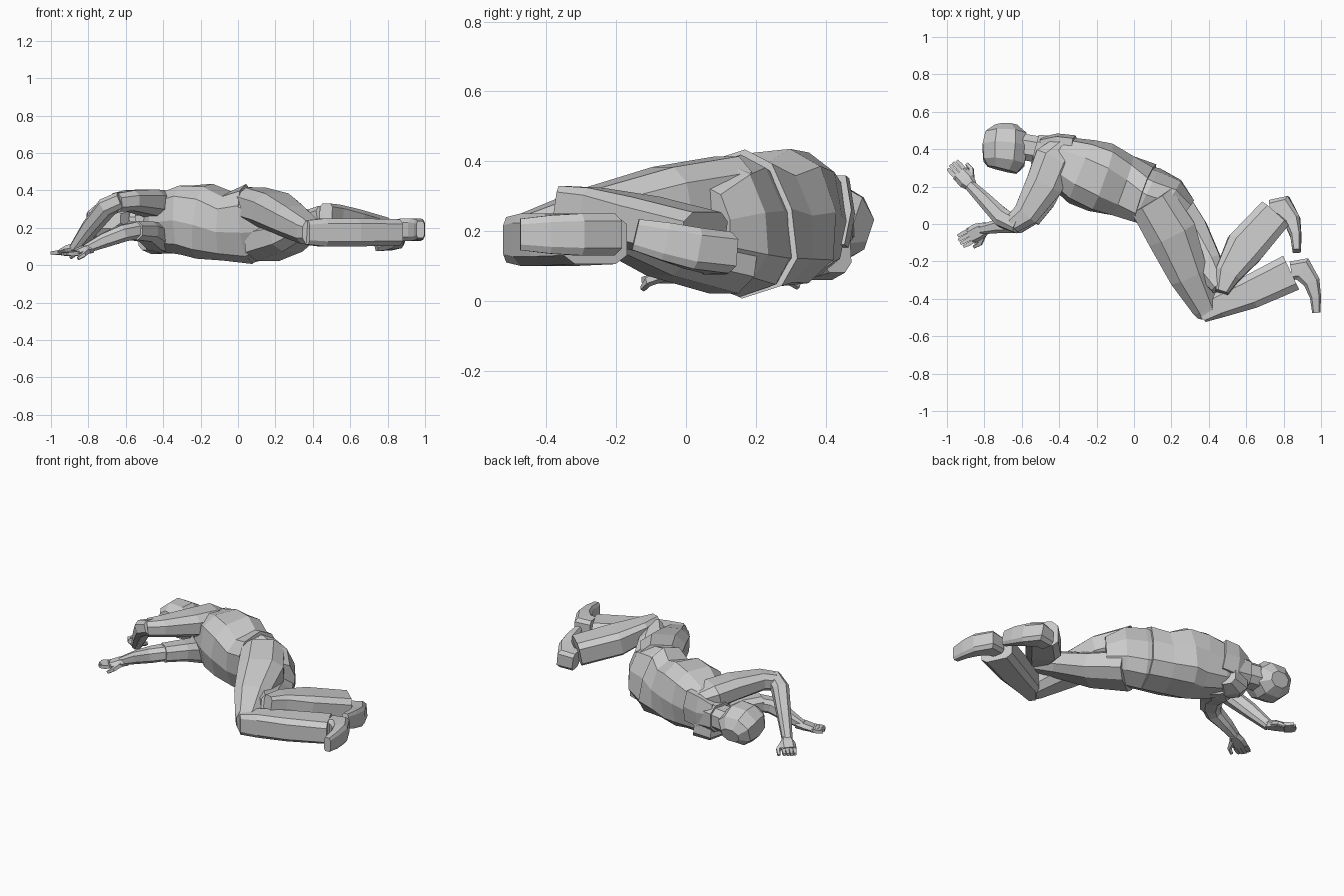
import bpy, bmesh, math
from mathutils import Vector


def loft(name, secs, n=8, p=0.75, up=(0, 0, 1)):
    """Faceted tube; each section is (x, y, z, half height, half width[, roll])."""
    bm = bmesh.new()
    c = [Vector(s[:3]) for s in secs]
    rings = []
    for i, s in enumerate(secs):
        t = (c[min(i + 1, len(c) - 1)] - c[max(i - 1, 0)]).normalized()
        u = Vector(up)
        u = (u - t * u.dot(t)).normalized()
        v = t.cross(u)
        r = s[5] if len(s) > 5 else 0
        u, v = u * math.cos(r) + v * math.sin(r), v * math.cos(r) - u * math.sin(r)
        ring = []
        k = math.cos(math.pi / n) ** p
        for j in range(n):
            a = 2 * math.pi * (j + 0.5) / n
            ca, sa = math.cos(a), math.sin(a)
            ca = math.copysign(abs(ca) ** p, ca) / k
            sa = math.copysign(abs(sa) ** p, sa) / k
            ring.append(bm.verts.new(c[i] + u * s[3] * ca + v * s[4] * sa))
        rings.append(ring)
    for a, b in zip(rings, rings[1:]):
        for j in range(n):
            bm.faces.new((a[j], a[(j + 1) % n], b[(j + 1) % n], b[j]))
    bm.faces.new(rings[0][::-1])
    bm.faces.new(rings[-1])
    bmesh.ops.recalc_face_normals(bm, faces=bm.faces)
    me = bpy.data.meshes.new(name)
    bm.to_mesh(me)
    bm.free()
    ob = bpy.data.objects.new(name, me)
    bpy.context.collection.objects.link(ob)
    return ob


# jacket body, lying on its side with the hips twisted forward
loft("jacket", [(0.06, 0.165, 0.22, 0.205, 0.145, -0.3),
                (-0.06, 0.205, 0.21, 0.175, 0.165, -0.2),
                (-0.18, 0.25, 0.235, 0.195, 0.185, -0.1),
                (-0.28, 0.28, 0.24, 0.185, 0.175),
                (-0.41, 0.345, 0.225, 0.15, 0.13),
                (-0.48, 0.39, 0.22, 0.08, 0.07)], n=10)

# neck, collar and head
loft("collar", [(-0.42, 0.37, 0.22, 0.10, 0.10), (-0.53, 0.40, 0.22, 0.085, 0.08)])
loft("neck", [(-0.46, 0.39, 0.22, 0.07, 0.07), (-0.64, 0.42, 0.22, 0.07, 0.07)])
loft("head", [(-0.705, 0.29, 0.25, 0.055, 0.08),
              (-0.695, 0.33, 0.245, 0.095, 0.11),
              (-0.69, 0.41, 0.225, 0.115, 0.12),
              (-0.685, 0.48, 0.205, 0.095, 0.11),
              (-0.685, 0.525, 0.19, 0.045, 0.06)], p=0.9)

# trousers
loft("pelvis", [(-0.01, 0.19, 0.21, 0.165, 0.13, 0.25), (0.07, 0.155, 0.215, 0.195, 0.14, 0.3),
                (0.17, 0.105, 0.215, 0.17, 0.145, 0.25), (0.25, 0.04, 0.21, 0.11, 0.11, 0.2)], n=10)
loft("upper_thigh", [(0.09, 0.13, 0.32, 0.095, 0.125), (0.20, -0.05, 0.29, 0.095, 0.135),
                     (0.29, -0.27, 0.235, 0.085, 0.105), (0.38, -0.45, 0.18, 0.07, 0.07),
                     (0.38, -0.505, 0.175, 0.06, 0.035)])
loft("lower_thigh", [(0.15, 0.12, 0.12, 0.10, 0.14), (0.28, -0.06, 0.155, 0.085, 0.125),
                     (0.39, -0.22, 0.22, 0.07, 0.085), (0.46, -0.34, 0.265, 0.055, 0.045)])
loft("front_shin", [(0.365, -0.50, 0.175, 0.065, 0.03), (0.45, -0.435, 0.175, 0.075, 0.07),
                    (0.62, -0.365, 0.175, 0.075, 0.09), (0.84, -0.26, 0.175, 0.07, 0.10)], p=0.5)
loft("back_shin", [(0.47, -0.365, 0.28, 0.05, 0.035), (0.50, -0.27, 0.265, 0.06, 0.07),
                   (0.59, -0.13, 0.225, 0.075, 0.105), (0.75, 0.05, 0.18, 0.075, 0.095)], p=0.5)

# shoes
for name, (ox, oy, oz), dz in (("front_shoe", (0, 0, 0.19), 0), ("back_shoe", (-0.105, 0.33, 0.15), 0.04)):
    loft(name, [(0.84 + ox, -0.25 + oy, oz - dz * 0.5, 0.055, 0.05),
                (0.90 + ox, -0.24 + oy, oz - dz * 0.3, 0.06, 0.065),
                (0.95 + ox, -0.31 + oy, oz, 0.06, 0.045),
                (0.97 + ox, -0.39 + oy, oz + dz * 0.5, 0.055, 0.03),
                (0.975 + ox, -0.475 + oy, oz + dz, 0.045, 0.022)], p=0.5)

# upper arm bent at the elbow, lower arm reaching straight ahead
loft("upper_sleeve", [(-0.37, 0.41, 0.29, 0.06, 0.07), (-0.43, 0.34, 0.325, 0.075, 0.105),
                      (-0.48, 0.21, 0.335, 0.07, 0.10), (-0.58, 0.05, 0.345, 0.055, 0.07),
                      (-0.65, 0.0, 0.335, 0.05, 0.05)])
loft("upper_forearm", [(-0.62, -0.005, 0.35, 0.045, 0.045), (-0.70, 0.03, 0.31, 0.05, 0.05),
                       (-0.79, 0.12, 0.20, 0.045, 0.04), (-0.87, 0.20, 0.09, 0.03, 0.03)])
loft("lower_sleeve", [(-0.36, 0.34, 0.13, 0.07, 0.08), (-0.44, 0.26, 0.15, 0.07, 0.085),
                      (-0.49, 0.13, 0.18, 0.055, 0.07), (-0.56, 0.03, 0.185, 0.05, 0.06)])
loft("lower_forearm", [(-0.53, 0.06, 0.19, 0.045, 0.055), (-0.62, 0.0, 0.17, 0.045, 0.05),
                       (-0.72, -0.01, 0.13, 0.038, 0.038), (-0.82, -0.03, 0.085, 0.023, 0.025)])
loft("lower_shoulder", [(-0.36, 0.43, 0.14, 0.06, 0.05), (-0.44, 0.38, 0.13, 0.07, 0.09),
                        (-0.49, 0.33, 0.13, 0.05, 0.06)])
loft("shoulder_fold", [(-0.32, 0.43, 0.26, 0.10, 0.04), (-0.41, 0.445, 0.25, 0.10, 0.035),
                       (-0.50, 0.43, 0.25, 0.06, 0.03)], n=6)


# hands: palm, four fingers, thumb
def hand(name, wrist, ang, thumb):
    w = Vector(wrist)
    d = Vector((math.cos(ang), math.sin(ang), 0))
    s = Vector((-d.y, d.x, 0))

    def pt(a, b, z, h, wd):
        q = w + d * a + s * b
        return (q.x, q.y, q.z + z, h, wd)
    loft(name + "_palm", [pt(-0.02, 0, 0.005, 0.024, 0.025), pt(0.03, 0, -0.005, 0.022, 0.042),
                          pt(0.085, 0, -0.02, 0.016, 0.042)], n=6)
    for i in range(4):
        b = (i - 1.5) * 0.021
        ln = 0.155 - 0.007 * abs(i - 1.5)
        loft(f"{name}_finger_{i + 1}", [pt(0.075, b, -0.02, 0.011, 0.010),
                                        pt(0.115, b * 1.05, -0.025, 0.011, 0.010),
                                        pt(ln, b, -0.025, 0.008, 0.008)], n=4)
    loft(name + "_thumb", [pt(0.02, thumb * 0.025, -0.01, 0.015, 0.016),
                           pt(0.06, thumb * 0.06, -0.03, 0.012, 0.012),
                           pt(0.095, thumb * 0.06, -0.05, 0.008, 0.008)], n=5)


hand("upper_hand", (-0.875, 0.21, 0.09), math.radians(132), -1)
hand("lower_hand", (-0.80, -0.025, 0.085), math.radians(208), 1)
